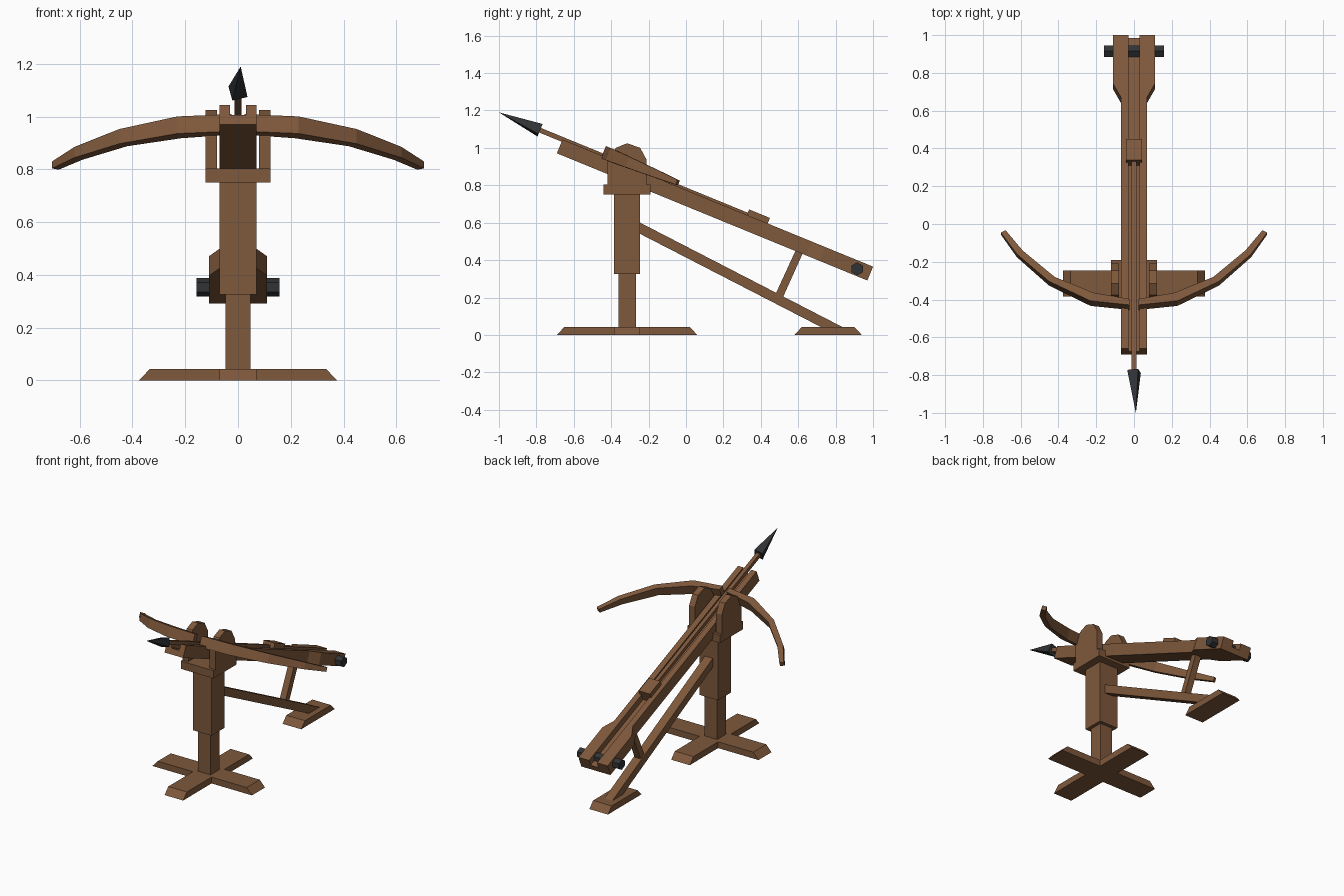
import bpy, bmesh
from math import sin, cos, atan2, pi
from mathutils import Matrix, Vector

if "Cube" in bpy.data.objects:
    bpy.data.objects.remove(bpy.data.objects["Cube"])


def material(name, rgb):
    m = bpy.data.materials.new(name)
    m.diffuse_color = (*rgb, 1)
    m.use_nodes = True
    m.node_tree.nodes["Principled BSDF"].inputs["Base Color"].default_value = m.diffuse_color
    return m


WOOD = material("wood", (0.21, 0.098, 0.044))
IRON = material("iron", (0.03, 0.032, 0.035))

# Tilted frame of the stock: x across, y along it to the rear, z out of its top
TILT = Matrix.Translation((0, -0.66, 1.045)) @ Matrix.Rotation(-atan2(0.68, 1.66), 4, 'X')
FLAT = Matrix.Identity(4)


def finish(name, bm, mat, frame=FLAT, mirror=False):
    bmesh.ops.recalc_face_normals(bm, faces=bm.faces)
    bm.transform(frame)
    if mirror:
        geo = bmesh.ops.duplicate(bm, geom=bm.verts[:] + bm.edges[:] + bm.faces[:])["geom"]
        for v in geo:
            if isinstance(v, bmesh.types.BMVert):
                v.co.x *= -1
        bmesh.ops.reverse_faces(bm, faces=[f for f in geo if isinstance(f, bmesh.types.BMFace)])
    me = bpy.data.meshes.new(name)
    bm.to_mesh(me)
    bm.free()
    me.materials.append(mat)
    ob = bpy.data.objects.new(name, me)
    bpy.context.collection.objects.link(ob)
    return ob


def loft(name, rings, mat, frame=FLAT, mirror=False):
    """Skin a list of equal-sized point rings and cap both ends."""
    bm = bmesh.new()
    rows = [[bm.verts.new(p) for p in r] for r in rings]
    n = len(rows[0])
    for a, b in zip(rows, rows[1:]):
        for i in range(n):
            bm.faces.new((a[i], a[(i + 1) % n], b[(i + 1) % n], b[i]))
    bm.faces.new(rows[0])
    bm.faces.new(rows[-1])
    return finish(name, bm, mat, frame, mirror)


def prism(name, pts, axis, lo, hi, mat=WOOD, frame=FLAT, mirror=False):
    """Extrude a 2D outline along the given axis (0, 1 or 2)."""
    def put(p, d):
        c = list(p)
        c.insert(axis, d)
        return c
    return loft(name, [[put(p, d) for p in pts] for d in (lo, hi)], mat, frame, mirror)


def box(name, x, y, z, mat=WOOD, frame=FLAT, mirror=False):
    return prism(name, [(x[0], y[0]), (x[1], y[0]), (x[1], y[1]), (x[0], y[1])],
                 2, z[0], z[1], mat, frame, mirror)


# Cross-shaped front base and rear foot, all with sloped ends
T = 0.043
prism("base_beam", [(-0.69, 0), (0.06, 0), (0.02, T), (-0.65, T)], 0, -0.07, 0.07)
prism("base_side_arms", [(0.07, 0), (0.375, 0), (0.335, T), (0.07, T)], 1,
      -0.385, -0.245, mirror=True)
prism("rear_foot", [(0.58, 0), (0.94, 0), (0.90, T), (0.62, T)], 0, -0.07, 0.07)

# Upright post and fork
box("lower_post", (-0.047, 0.047), (-0.362, -0.268), (T, 0.33))
box("upper_post", (-0.07, 0.07), (-0.385, -0.245), (0.325, 0.75))
box("fork_block", (-0.123, 0.123), (-0.44, -0.19), (0.75, 0.803))
prism("fork_cheeks", [(-0.42, 0.803), (-0.42, 0.925), (-0.375, 1.0), (-0.315, 1.025),
                      (-0.245, 1.0), (-0.21, 0.935), (-0.21, 0.803)],
      0, 0.08, 0.123, mirror=True)

# Diagonal brace and its strut up to the stock
prism("diagonal_brace", [(-0.245, 0.60), (0.835, T), (0.72, T), (-0.245, 0.54)], 0, -0.03, 0.03)
prism("brace_strut", [(0.482, 0.225), (0.52, 0.205), (0.628, 0.445), (0.59, 0.46)],
      0, -0.022, 0.022)

# Grooved stock, widened at the rear
L = 1.794
prism("stock_rails", [(0.03, 0), (0.07, 0), (0.07, 1.44), (0.11, 1.515), (0.11, L), (0.03, L)],
      2, -0.08, 0, frame=TILT, mirror=True)
box("stock_floor", (-0.03, 0.03), (0, L), (-0.08, -0.042), frame=TILT)
box("trigger_block", (-0.042, 0.042), (1.065, 1.185), (-0.04, 0.032), frame=TILT)

# Hexagonal winding axle
prism("winding_axle", [(0.915 + 0.035 * cos(i * pi / 3 + pi / 6),
                        0.353 + 0.035 * sin(i * pi / 3 + pi / 6)) for i in range(6)],
      0, -0.158, 0.158, IRON)

# Curved bow arms: outer x, outer y, inner x, inner y, half height
sections = [(0.025, 0.228, 0.025, 0.262, 0.035), (0.23, 0.251, 0.215, 0.298, 0.035),
            (0.45, 0.365, 0.42, 0.39, 0.030), (0.62, 0.524, 0.59, 0.545, 0.022),
            (0.705, 0.650, 0.68, 0.664, 0.014)]
loft("bow_arms", [[(a, b, 0.02 - h), (c, d, 0.02 - h), (c, d, 0.02 + h), (a, b, 0.02 + h)]
                  for a, b, c, d, h in sections], WOOD, TILT, True)

# Bolt shaft and pyramid head
box("bolt_shaft", (-0.013, 0.013), (-0.13, 1.07), (-0.013, 0.013), frame=TILT)
bm = bmesh.new()
base = [bm.verts.new((0.042 * cos(a), -0.13, 0.042 * sin(a)))
        for a in (pi / 4 + 0.25 + i * pi / 2 for i in range(4))]
tip = bm.verts.new((0.01, -0.37, 0.005))
bm.faces.new(base)
for i in range(4):
    bm.faces.new((base[i], base[(i + 1) % 4], tip))
finish("bolt_head", bm, IRON, TILT)
